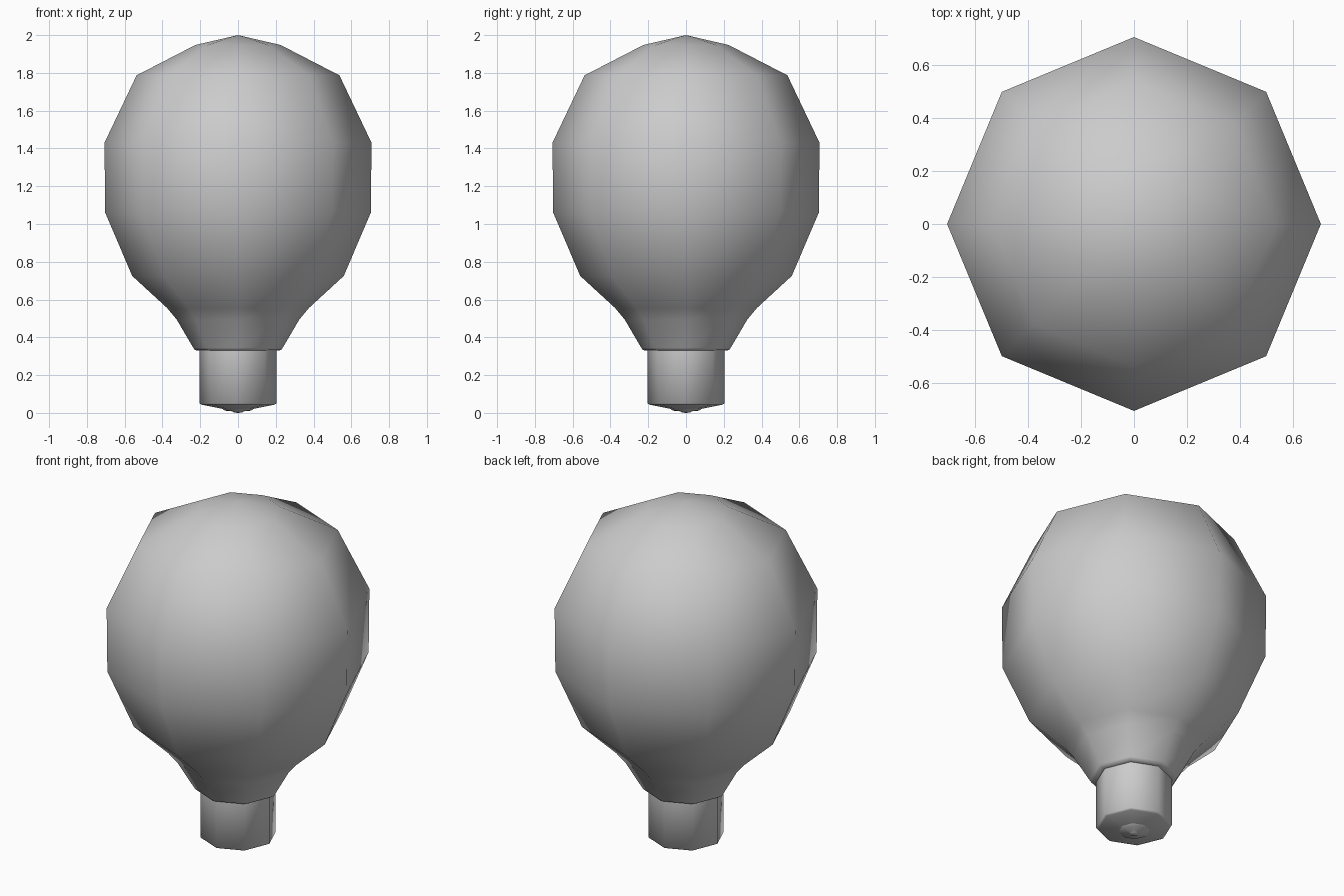
import bpy, bmesh, math

if "Cube" in bpy.data.objects:
    bpy.data.objects.remove(bpy.data.objects["Cube"])

SIDES = 8

def lathe(name, profile):
    """Spin an (r, z) profile, listed bottom to top, round the z axis."""
    bm = bmesh.new()
    rings = []
    for r, z in profile:
        if r == 0:
            rings.append([bm.verts.new((0, 0, z))] * SIDES)
        else:
            rings.append([bm.verts.new((r * math.cos(math.tau * i / SIDES),
                                        r * math.sin(math.tau * i / SIDES), z))
                          for i in range(SIDES)])
    for low, high in zip(rings, rings[1:]):
        for i in range(SIDES):
            j = (i + 1) % SIDES
            corners = list(dict.fromkeys((low[i], low[j], high[j], high[i])))
            bm.faces.new(corners)
    for f in bm.faces:
        f.smooth = True
    bm.normal_update()
    mesh = bpy.data.meshes.new(name)
    bm.to_mesh(mesh)
    bm.free()
    obj = bpy.data.objects.new(name, mesh)
    bpy.context.collection.objects.link(obj)
    return obj

# Glass envelope with its flared neck, tucked in at the base
lathe("glass_bulb", [
    (0.198, 0.33), (0.228, 0.332), (0.237, 0.345), (0.325, 0.495),
    (0.375, 0.555), (0.56, 0.725), (0.703, 1.06), (0.707, 1.43),
    (0.537, 1.787), (0.225, 1.948), (0, 2.0)])

# Cylindrical cap with a shallow dished underside
lathe("bulb_cap", [
    (0.075, 0.02), (0.19, 0.043), (0.203, 0.05), (0.203, 0.335)])

# Stepped electrical contact at the bottom
lathe("base_contact", [
    (0, 0.0), (0.022, 0.002), (0.028, 0.008), (0.07, 0.012),
    (0.085, 0.023)])
